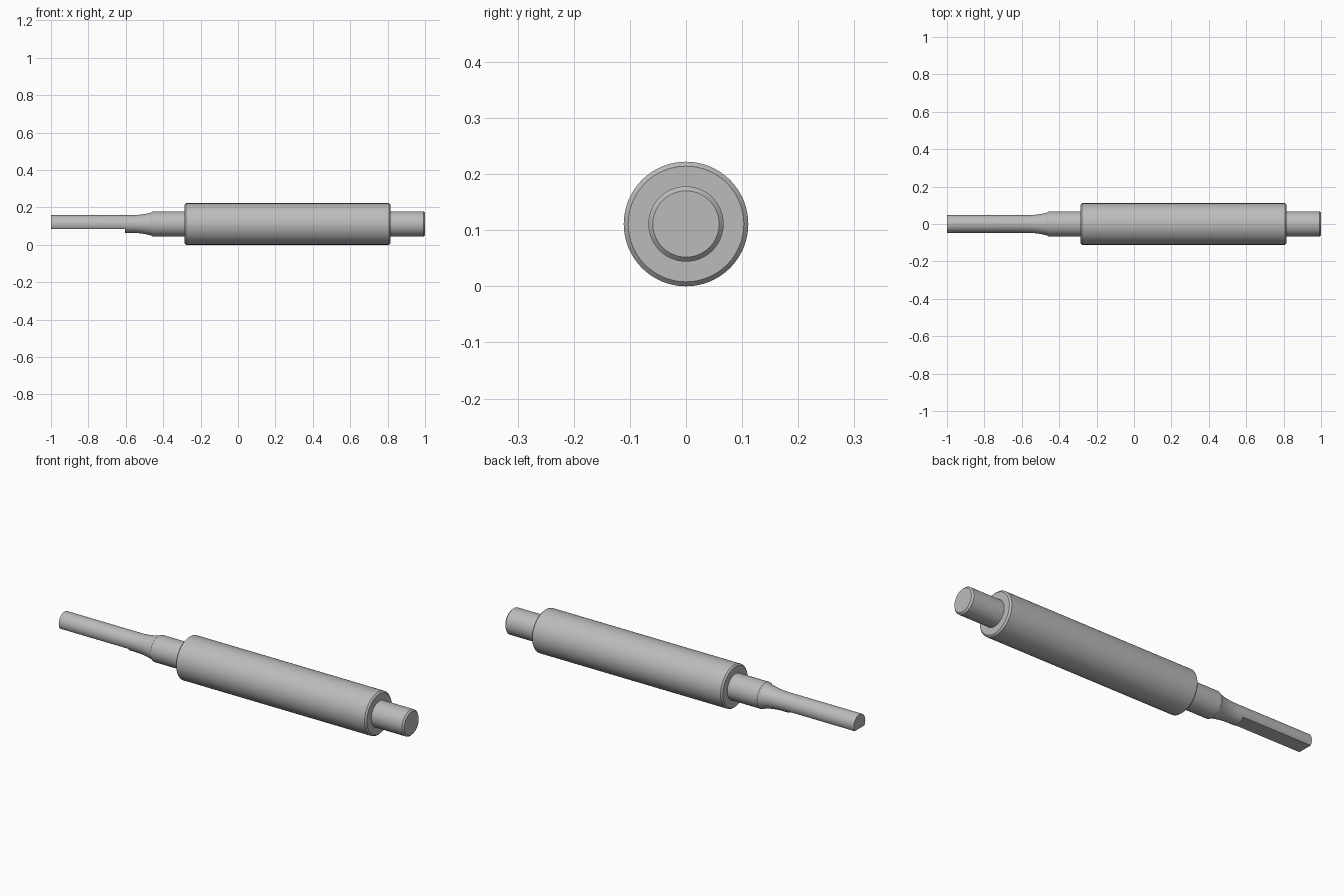
import bpy, bmesh, math
from mathutils import Matrix, Vector

cube = bpy.data.objects.get("Cube")
if cube:
    bpy.data.objects.remove(cube, do_unlink=True)

AXIS_Z = 0.111
SEGMENTS = 96
BODY_R, SHAFT_R, TIP_R = 0.111, 0.067, 0.047
CHAMFER = 0.008

steel = bpy.data.materials.new("steel grey")
steel.use_nodes = True
grey = (0.5, 0.5, 0.5, 1)
steel.diffuse_color = grey
steel.node_tree.nodes["Principled BSDF"].inputs["Base Color"].default_value = grey


def lathe(name, profile):
    """Turn (x, radius) points around the long axis."""
    bm = bmesh.new()
    verts = [bm.verts.new((x, 0, r)) for x, r in profile]
    edges = [bm.edges.new(pair) for pair in zip(verts, verts[1:])]
    bmesh.ops.spin(bm, geom=verts + edges, cent=(0, 0, 0), axis=(1, 0, 0),
                   angle=math.tau, steps=SEGMENTS, use_duplicate=False)
    bmesh.ops.remove_doubles(bm, verts=bm.verts, dist=1e-5)
    # Cap both open ends
    bmesh.ops.holes_fill(bm, edges=[e for e in bm.edges if e.is_boundary], sides=0)
    bmesh.ops.recalc_face_normals(bm, faces=bm.faces)
    bmesh.ops.translate(bm, verts=bm.verts, vec=(0, 0, AXIS_Z))
    mesh = bpy.data.meshes.new(name)
    bm.to_mesh(mesh)
    bm.free()
    obj = bpy.data.objects.new(name, mesh)
    bpy.context.collection.objects.link(obj)
    mesh.materials.append(steel)
    return obj


# Slim tip, then a concave flare up to the neck
profile = [(-1, TIP_R)]
flare_start, flare_end, flare_rise = -0.575, -0.465, 0.014
for i in range(11):
    t = i / 10
    x = flare_start + (flare_end - flare_start) * t
    profile.append((x, TIP_R + flare_rise * t * t))
# Neck, thick body and end stub with chamfered edges
profile += [
    (-0.457, SHAFT_R), (-0.285, SHAFT_R),
    (-0.285, BODY_R - CHAMFER), (-0.285 + CHAMFER, BODY_R),
    (0.815 - CHAMFER, BODY_R), (0.815, BODY_R - CHAMFER),
    (0.815, SHAFT_R), (1 - CHAMFER, SHAFT_R), (1, SHAFT_R - CHAMFER),
]
shaft = lathe("stepped_shaft", profile)

# Flat milled into the underside of the tip
bm = bmesh.new()
bmesh.ops.create_cube(bm, size=1, matrix=Matrix.Translation(Vector((-0.855, 0, -0.015)))
                      @ Matrix.Diagonal((0.5, 0.3, 0.2, 1)))
cut_mesh = bpy.data.meshes.new("flat_cutter")
bm.to_mesh(cut_mesh)
bm.free()
cutter = bpy.data.objects.new("flat_cutter", cut_mesh)
bpy.context.collection.objects.link(cutter)
cutter.hide_render = True

bpy.ops.object.select_all(action="DESELECT")
shaft.select_set(True)
bpy.context.view_layer.objects.active = shaft
cut = shaft.modifiers.new("tip_flat", "BOOLEAN")
cut.operation = "DIFFERENCE"
cut.solver = "EXACT"
cut.object = cutter
bpy.ops.object.modifier_apply(modifier=cut.name)
bpy.data.objects.remove(cutter, do_unlink=True)

bpy.ops.object.shade_smooth_by_angle(angle=math.radians(25))
